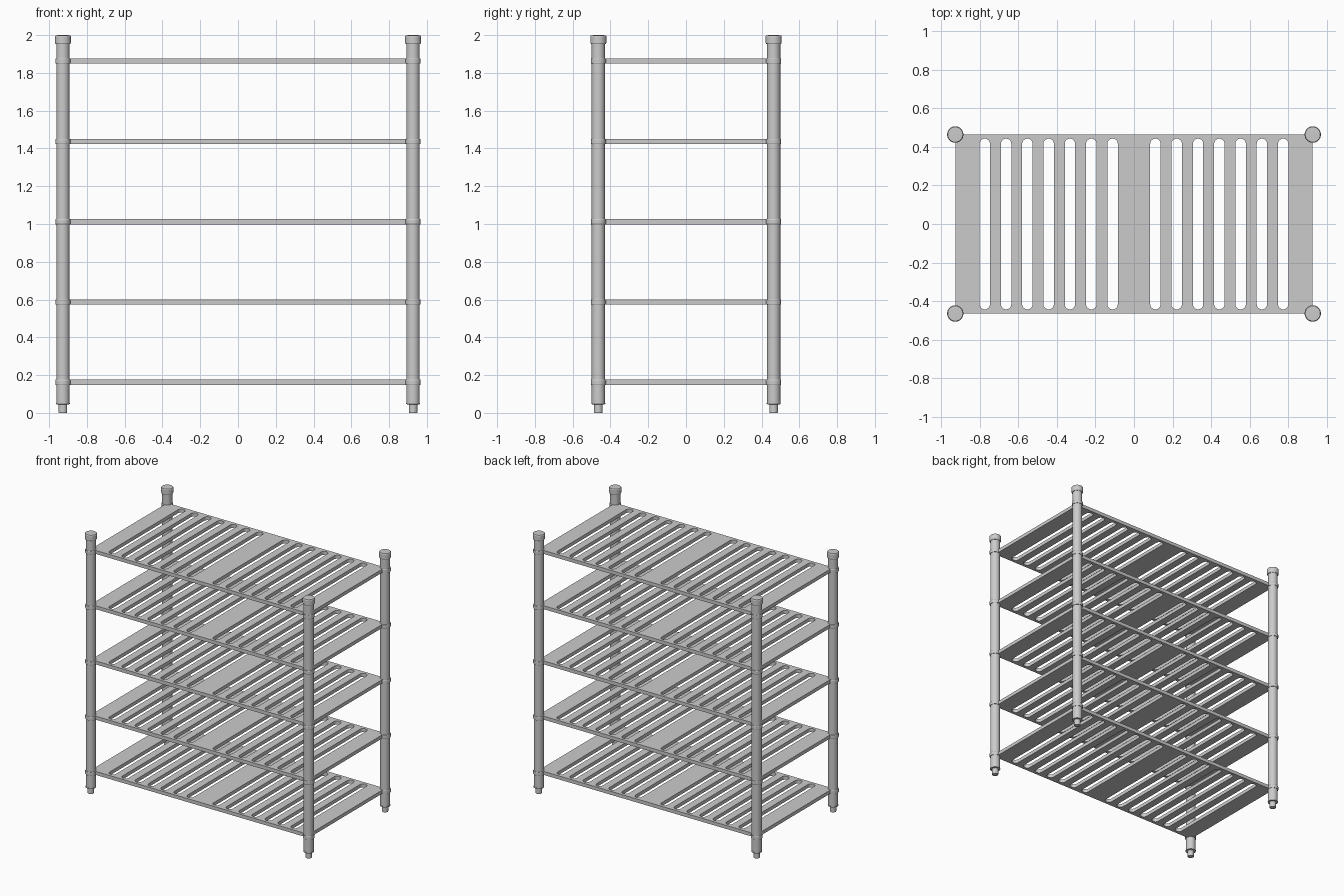
import bpy, bmesh, math

if "Cube" in bpy.data.objects:
    bpy.data.objects.remove(bpy.data.objects["Cube"])

PX, PY = 0.927, 0.464                      # post centres
SHELF_Z = [0.162 + 0.425 * i for i in range(5)]
SHELF_T = 0.027


def smooth(obj):
    bpy.ops.object.select_all(action='DESELECT')
    obj.select_set(True)
    bpy.context.view_layer.objects.active = obj
    bpy.ops.object.shade_smooth_by_angle(angle=math.radians(30))


def lathe(name, profile, x, y, z=0.0, steps=40):
    """Revolve an (r, z) profile around a vertical axis."""
    bm = bmesh.new()
    vs = [bm.verts.new((r, 0, h)) for r, h in profile]
    es = [bm.edges.new(p) for p in zip(vs, vs[1:])]
    bmesh.ops.spin(bm, geom=vs + es, cent=(0, 0, 0), axis=(0, 0, 1),
                   angle=2 * math.pi, steps=steps)
    bmesh.ops.remove_doubles(bm, verts=bm.verts, dist=1e-5)
    bmesh.ops.recalc_face_normals(bm, faces=bm.faces)
    me = bpy.data.meshes.new(name)
    bm.to_mesh(me)
    bm.free()
    obj = bpy.data.objects.new(name, me)
    obj.location = (x, y, z)
    bpy.context.collection.objects.link(obj)
    smooth(obj)
    return obj


def slot_outline(cx, half_w, half_l, n=10):
    """Stadium-shaped slot running along y."""
    pts = []
    for sign, start in ((1, 0), (-1, math.pi)):
        for i in range(n + 1):
            a = start + math.pi * i / n
            pts.append((cx + half_w * math.cos(a),
                        sign * (half_l - half_w) + half_w * math.sin(a)))
    return pts


# Slotted shelf plate: filled outline with stadium holes
curve = bpy.data.curves.new("shelf_outline", 'CURVE')
curve.dimensions = '2D'
curve.fill_mode = 'BOTH'
curve.extrude = SHELF_T / 2
outlines = [[(-PX, -PY), (PX, -PY), (PX, PY), (-PX, PY)]]
outlines += [slot_outline(s * (0.111 + 0.1105 * i), 0.027, 0.443)
             for s in (-1, 1) for i in range(7)]
for pts in outlines:
    sp = curve.splines.new('POLY')
    sp.points.add(len(pts) - 1)
    for p, (x, y) in zip(sp.points, pts):
        p.co = (x, y, 0, 1)
    sp.use_cyclic_u = True
shelf = bpy.data.objects.new("shelf_1", curve)
bpy.context.collection.objects.link(shelf)
bpy.context.view_layer.objects.active = shelf
shelf.select_set(True)
bpy.ops.object.convert(target='MESH')
shelf = bpy.context.view_layer.objects.active
bm = bmesh.new()
bm.from_mesh(shelf.data)
bmesh.ops.remove_doubles(bm, verts=bm.verts, dist=1e-5)
bmesh.ops.recalc_face_normals(bm, faces=bm.faces)
bm.to_mesh(shelf.data)
bm.free()
smooth(shelf)
shelf.location.z = SHELF_Z[0]
for i, z in enumerate(SHELF_Z[1:], 2):
    copy = shelf.copy()
    copy.name = f"shelf_{i}"
    copy.location.z = z
    bpy.context.collection.objects.link(copy)

# Four posts with caps, feet and shelf collars
h = SHELF_T / 2
for sx, side in ((-1, "left"), (1, "right")):
    for sy, end in ((-1, "front"), (1, "back")):
        tag, x, y = f"{end}_{side}", sx * PX, sy * PY
        lathe(f"post_{tag}", [(0, 0.052), (0.035, 0.052), (0.035, 1.96), (0, 1.96)], x, y)
        lathe(f"cap_{tag}", [(0, 1.953), (0.039, 1.953), (0.0425, 1.959), (0.0425, 1.993),
                             (0.039, 1.999), (0, 2.0)], x, y)
        lathe(f"foot_{tag}", [(0, 0), (0.021, 0), (0.023, 0.003), (0.023, 0.045),
                              (0.037, 0.046), (0.037, 0.053), (0, 0.053)], x, y)
        for i, z in enumerate(SHELF_Z, 1):
            lathe(f"collar_{tag}_{i}", [(0.034, -h), (0.038, -h), (0.040, -h + 0.003),
                                        (0.040, h - 0.003), (0.038, h), (0.034, h)], x, y, z)
